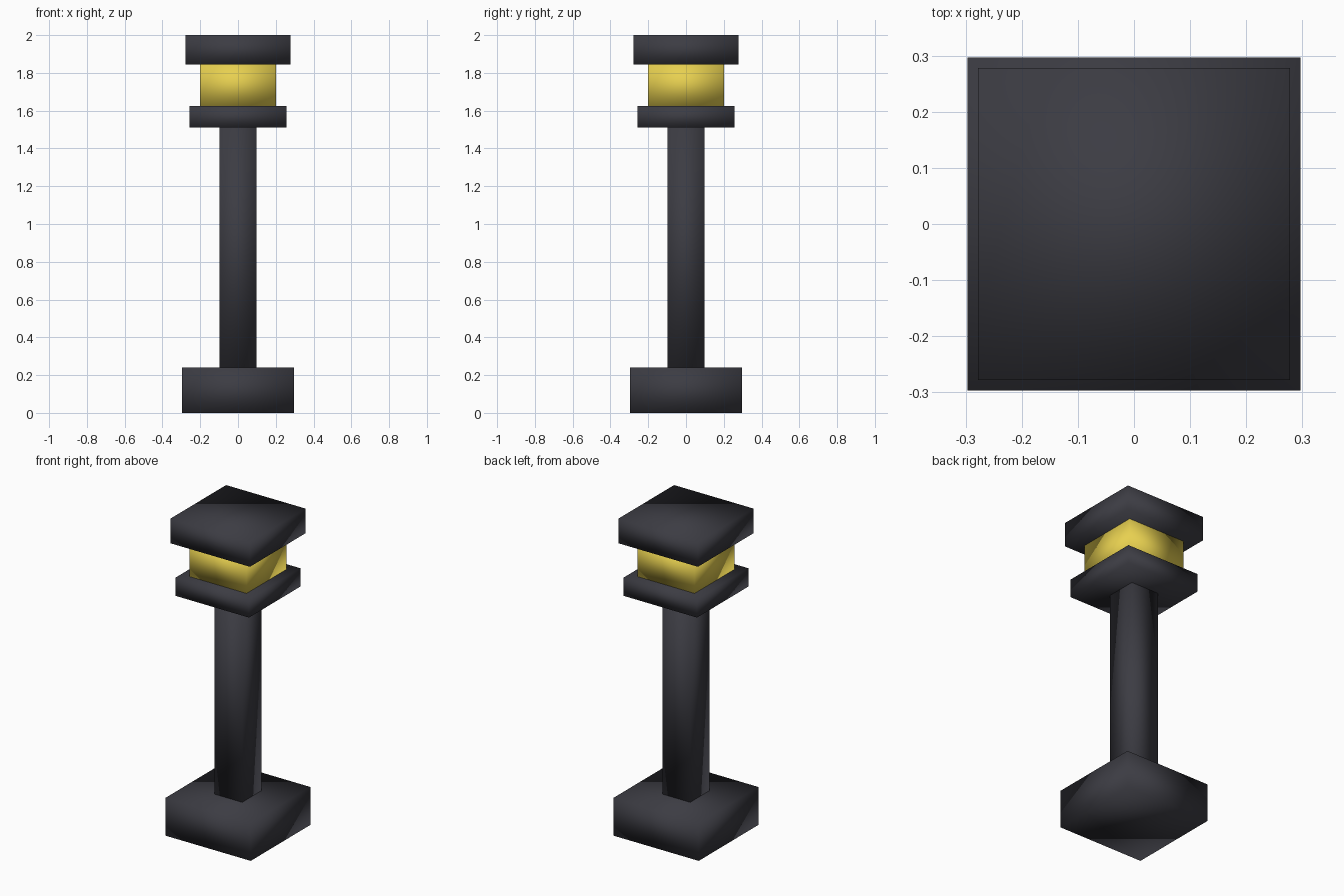
import bpy

if "Cube" in bpy.data.objects:
    bpy.data.objects.remove(bpy.data.objects["Cube"])


def material(name, color):
    mat = bpy.data.materials.new(name)
    mat.diffuse_color = color
    mat.use_nodes = True
    mat.node_tree.nodes["Principled BSDF"].inputs["Base Color"].default_value = mat.diffuse_color
    return mat


dark = material("dark_metal", (0.045, 0.045, 0.056, 1))
glow = material("yellow_glass", (0.80, 0.63, 0.08, 1))


def block(name, half, z0, z1, mat):
    """Square block centred on the z axis, with softly shaded shared corners."""
    bpy.ops.mesh.primitive_cube_add(size=1, location=(0, 0, (z0 + z1) / 2))
    obj = bpy.context.object
    obj.name = name
    obj.scale = (2 * half, 2 * half, z1 - z0)
    bpy.ops.object.transform_apply(location=False, rotation=False, scale=True)
    bpy.ops.object.shade_smooth()
    obj.data.materials.append(mat)
    return obj


# Lamp post, stacked from the ground up
block("base", 0.297, 0.0, 0.24, dark)
block("post", 0.097, 0.24, 1.51, dark)
block("collar", 0.256, 1.51, 1.626, dark)
block("lamp_glass", 0.2, 1.626, 1.845, glow)
block("cap", 0.278, 1.845, 2.0, dark)
